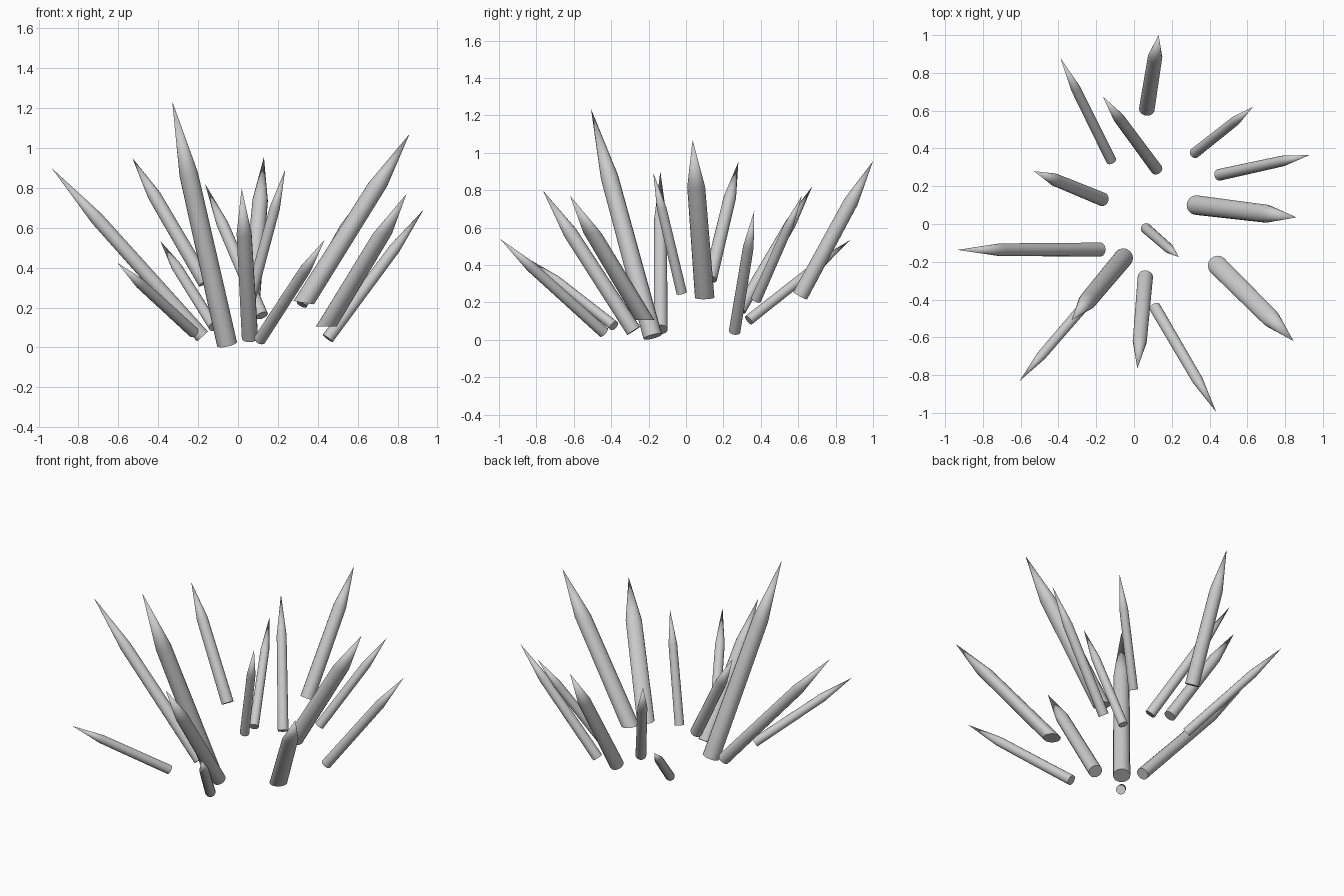
import bpy, bmesh, math
from mathutils import Vector

if "Cube" in bpy.data.objects:
    bpy.data.objects.remove(bpy.data.objects["Cube"])

SIDES = 16
# distance along the shard, relative radius
PROFILE = [(0.0, 1.0), (0.7, 0.92)]


def spike(name, base, tip, radius, level=0.0):
    """Pointed shard; level=1 keeps its rings horizontal (sheared), 0 perpendicular."""
    base, tip = Vector(base), Vector(tip)
    axis = (tip - base).normalized()
    normal = axis.lerp(Vector((0, 0, 1)), level).normalized()
    u = normal.orthogonal().normalized()
    v = normal.cross(u)
    bm = bmesh.new()
    rings = []
    for t, k in PROFILE:
        c = base.lerp(tip, t)
        rings.append([bm.verts.new(c + radius * k * (u * math.cos(a) + v * math.sin(a)))
                      for a in (2 * math.pi * i / SIDES for i in range(SIDES))])
    point = bm.verts.new(tip)
    bm.faces.new(rings[0][::-1])
    for i in range(SIDES):
        j = (i + 1) % SIDES
        for lo, hi in zip(rings, rings[1:]):
            bm.faces.new((lo[i], lo[j], hi[j], hi[i]))
        bm.faces.new((rings[-1][i], rings[-1][j], point))
    bmesh.ops.recalc_face_normals(bm, faces=bm.faces)
    me = bpy.data.meshes.new(name)
    bm.to_mesh(me)
    bm.free()
    ob = bpy.data.objects.new(name, me)
    bpy.context.collection.objects.link(ob)
    bpy.ops.object.select_all(action='DESELECT')
    ob.select_set(True)
    bpy.context.view_layer.objects.active = ob
    bpy.ops.object.shade_smooth_by_angle(angle=math.radians(40))


# Radiating cluster: base centre, tip, radius, ring levelling
SPIKES = [
    # back
    ((0.068, 0.61, 0.235), (0.13, 1.00, 0.955), 0.042, 0),
    ((-0.12, 0.335, 0.105), (-0.39, 0.88, 0.535), 0.028, 0),
    ((0.12, 0.29, 0.16), (-0.165, 0.675, 0.82), 0.032, 0),
    ((0.32, 0.375, 0.215), (0.63, 0.62, 0.77), 0.028, 0),
    # right
    ((0.45, 0.26, 0.045), (0.93, 0.365, 0.69), 0.031, 0),
    ((0.33, 0.10, 0.225), (0.86, 0.035, 1.07), 0.052, 0.7),
    ((0.443, -0.22, 0.105), (0.845, -0.62, 0.77), 0.052, 1),
    # front
    ((0.11, -0.44, 0.04), (0.435, -0.995, 0.54), 0.031, 0),
    ((0.06, -0.28, 0.048), (0.018, -0.765, 0.798), 0.041, 0),
    ((-0.055, -0.178, 0.017), (-0.33, -0.508, 1.235), 0.051, 0),
    ((-0.222, -0.385, 0.075), (-0.605, -0.83, 0.425), 0.028, 0),
    # left
    ((-0.178, -0.135, 0.055), (-0.935, -0.137, 0.90), 0.037, 0),
    ((-0.165, 0.13, 0.325), (-0.53, 0.28, 0.95), 0.036, 0),
    # centre
    ((0.063, -0.023, 0.25), (0.237, -0.175, 0.893), 0.028, 0),
]
for n, (b, t, r, lv) in enumerate(SPIKES, 1):
    spike(f"spike_{n:02d}", b, t, r, lv)
